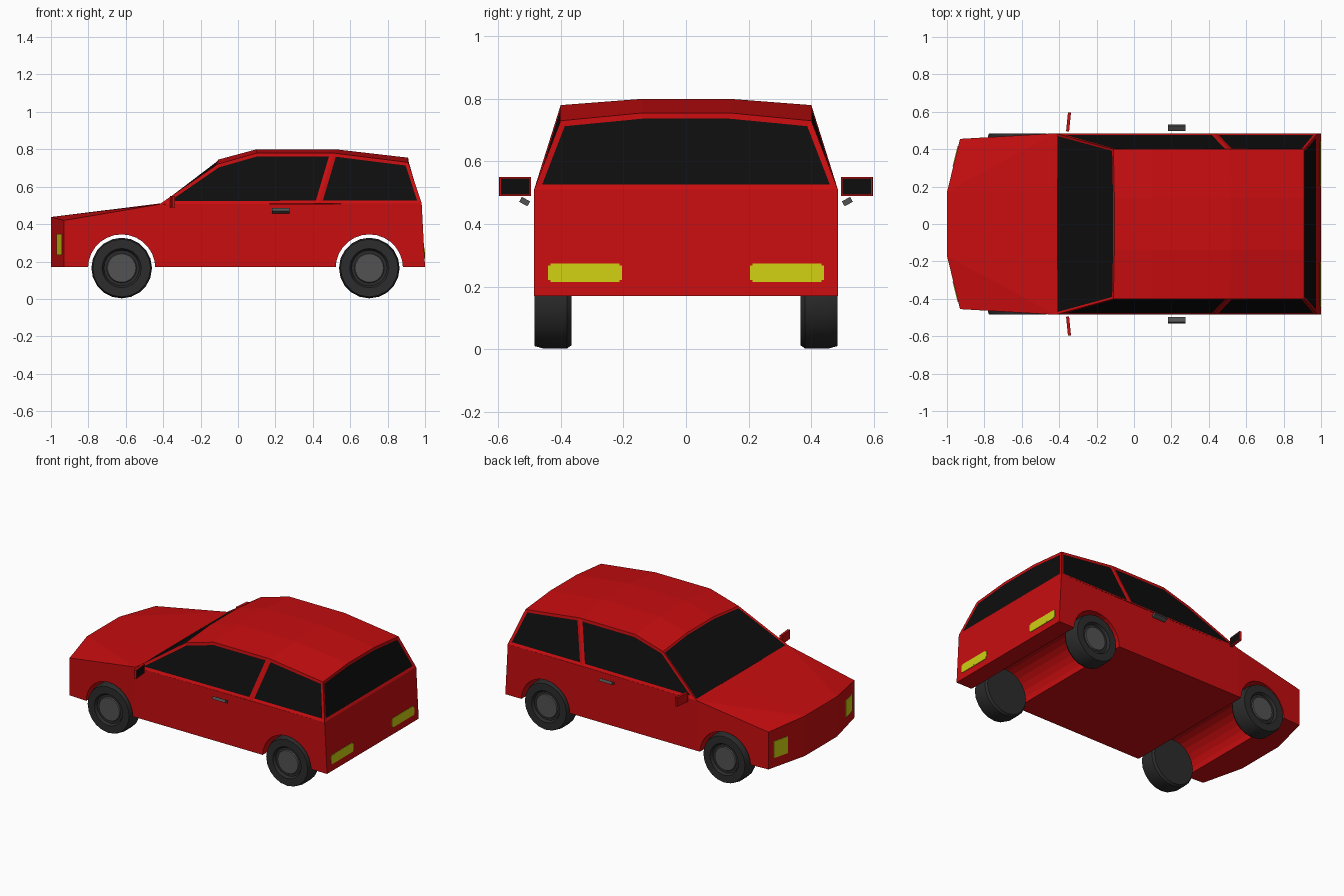
import bpy, bmesh, math
from mathutils import Vector, Matrix

if "Cube" in bpy.data.objects:
    bpy.data.objects.remove(bpy.data.objects["Cube"])


def material(name, rgb):
    m = bpy.data.materials.new(name)
    m.diffuse_color = (*rgb, 1)
    m.use_nodes = True
    m.node_tree.nodes["Principled BSDF"].inputs["Base Color"].default_value = m.diffuse_color
    return m


RED = material("red_paint", (0.58, 0.004, 0.005))
BLACK = material("black_glass", (0.004, 0.004, 0.004))
RUBBER = material("dark_rubber", (0.025, 0.025, 0.025))
GREY = material("grey_metal", (0.085, 0.085, 0.085))
YELLOW = material("yellow_lamp", (0.62, 0.62, 0.006))


def finish(bm, name, mats):
    bmesh.ops.recalc_face_normals(bm, faces=bm.faces)
    me = bpy.data.meshes.new(name)
    bm.to_mesh(me)
    bm.free()
    ob = bpy.data.objects.new(name, me)
    bpy.context.collection.objects.link(ob)
    for m in mats:
        me.materials.append(m)
    return ob


def activate(ob):
    bpy.ops.object.select_all(action='DESELECT')
    ob.select_set(True)
    bpy.context.view_layer.objects.active = ob


def box(bm, size, matrix):
    r = bmesh.ops.create_cube(bm, size=1, matrix=matrix @ Matrix.Diagonal((*size, 1)))
    return {f for v in r["verts"] for f in v.link_faces}


AXLES = (-0.622, 0.702)
WHEEL_Z = 0.165

# Lower body: convex shell from mirrored corner points
half = [(-1, .17, .17), (-.93, .455, .17), (-.42, .485, .17), (1, .485, .17),
        (-1, .17, .438), (-.93, .455, .42), (-.42, .485, .506), (-.42, .17, .51),
        (.982, .485, .51)]
bm = bmesh.new()
vs = [bm.verts.new((x, y * s, z)) for x, y, z in half for s in (1, -1)]
bmesh.ops.convex_hull(bm, input=vs)
bmesh.ops.dissolve_limit(bm, angle_limit=0.01, verts=bm.verts, edges=bm.edges)
body = finish(bm, "lower_body", [RED])

# Wheel arches cut through the full width
bm = bmesh.new()
for x in AXLES:
    bmesh.ops.create_cone(bm, cap_ends=True, segments=28, radius1=.18, radius2=.18, depth=1.4,
                          matrix=Matrix.Translation((x, 0, WHEEL_Z)) @ Matrix.Rotation(math.pi / 2, 4, 'X'))
cutter = finish(bm, "arch_cutter", [RED])
cutter.hide_render = True
mod = body.modifiers.new("arches", 'BOOLEAN')
mod.operation = 'DIFFERENCE'
mod.solver = 'EXACT'
mod.object = cutter
activate(body)
bpy.ops.object.modifier_apply(modifier="arches")
bpy.data.objects.remove(cutter)

# Cabin: belt line, roof edge and crowned roof, with inset windows
bm = bmesh.new()
belt = [(-.42, .485, .506), (.43, .485, .51), (.982, .485, .51)]
edge = [(-.11, .40, .72), (.10, .40, .78), (.51, .40, .78), (.91, .40, .73)]
crown = [(-.105, .14, .745), (.10, .14, .80), (.52, .14, .80), (.91, .14, .755)]
L, R = [[[bm.verts.new((x, y * s, z)) for x, y, z in row] for row in (belt, edge, crown)]
        for s in (1, -1)]
side_glass = []
for b, e, c in (L, R):
    side_glass.append(bm.faces.new((b[0], b[1], e[2], e[1], e[0])))
    side_glass.append(bm.faces.new((b[1], b[2], e[3], e[2])))
    for i in range(3):
        bm.faces.new((e[i], e[i + 1], c[i + 1], c[i]))
for i in range(3):
    bm.faces.new((L[2][i], L[2][i + 1], R[2][i + 1], R[2][i]))


def end_face(i, j):
    return bm.faces.new((L[0][i], L[1][j], L[2][j], R[2][j], R[1][j], R[0][i]))


windscreen, rear_glass = end_face(0, 0), end_face(2, 3)
bmesh.ops.recalc_face_normals(bm, faces=bm.faces)
if windscreen.normal.z < 0:
    bmesh.ops.reverse_faces(bm, faces=bm.faces)
for faces, width in ((side_glass, .018), ([windscreen], .012), ([rear_glass], .018)):
    bmesh.ops.inset_individual(bm, faces=faces, thickness=width, depth=-.004, use_even_offset=True)
    for f in faces:
        f.material_index = 1
finish(bm, "cabin", [RED, BLACK])

# Wheels: lathed tyre with a recessed hub
tyre = [(0, .366), (.152, .366), (.162, .38), (.162, .455), (.154, .484), (.105, .484), (.095, .468), (.08, .468)]
hub = [(.08, .468), (.076, .475), (0, .475)]
SEG = 20
for x in AXLES:
    for s, side in ((1, "left"), (-1, "right")):
        bm = bmesh.new()
        for idx, prof in enumerate((tyre, hub)):
            pts = [bm.verts.new((x + r, y * s, WHEEL_Z)) for r, y in prof]
            es = [bm.edges.new(p) for p in zip(pts, pts[1:])]
            old = set(bm.faces)
            bmesh.ops.spin(bm, geom=pts + es, cent=(x, 0, WHEEL_Z), axis=(0, 1, 0),
                           angle=2 * math.pi, steps=SEG)
            for f in set(bm.faces) - old:
                f.material_index = idx
        bmesh.ops.remove_doubles(bm, verts=bm.verts, dist=1e-4)
        wheel = finish(bm, ("front" if x < 0 else "rear") + "_wheel_" + side, [RUBBER, GREY])
        activate(wheel)
        bpy.ops.object.shade_smooth_by_angle(angle=math.radians(30))

for s, side in ((1, "left"), (-1, "right")):
    # Door mirror with a black glass facing back
    bm = bmesh.new()
    m = Matrix.Translation((-.35, .546 * s, .52)) @ Matrix.Rotation(-.1 * s, 4, 'Z')
    faces = box(bm, (.016, .102, .06), m)
    glass = max(faces, key=lambda f: f.calc_center_median().x)
    bmesh.ops.inset_individual(bm, faces=[glass], thickness=.007)
    glass.material_index = 1
    finish(bm, "mirror_" + side, [RED, BLACK])

    # Door handle, tilted upward at its outer edge
    bm = bmesh.new()
    m = Matrix.Translation((.228, .515 * s, .472)) @ Matrix.Rotation(.5 * s, 4, 'X')
    box(bm, (.095, .03, .018), m)
    finish(bm, "door_handle_" + side, [GREY])

    # Tail lamp plate with clipped corners, lying on the sloped tail
    bm = bmesh.new()
    m = Matrix.Translation((.9955, .322 * s, .245)) @ Matrix.Rotation(-.053, 4, 'Y')
    box(bm, (.008, .236, .046), m)
    box(bm, (.0078, .22, .06), m)
    finish(bm, "tail_lamp_" + side, [YELLOW])

    # Head lamp plate on the angled nose corner
    bm = bmesh.new()
    t = math.atan2(.07, .285)
    m = Matrix.Translation((-.953, .361 * s, .29)) @ Matrix.Rotation(-t * s, 4, 'Z')
    box(bm, (.008, .112, .112), m)
    finish(bm, "head_lamp_" + side, [YELLOW])
